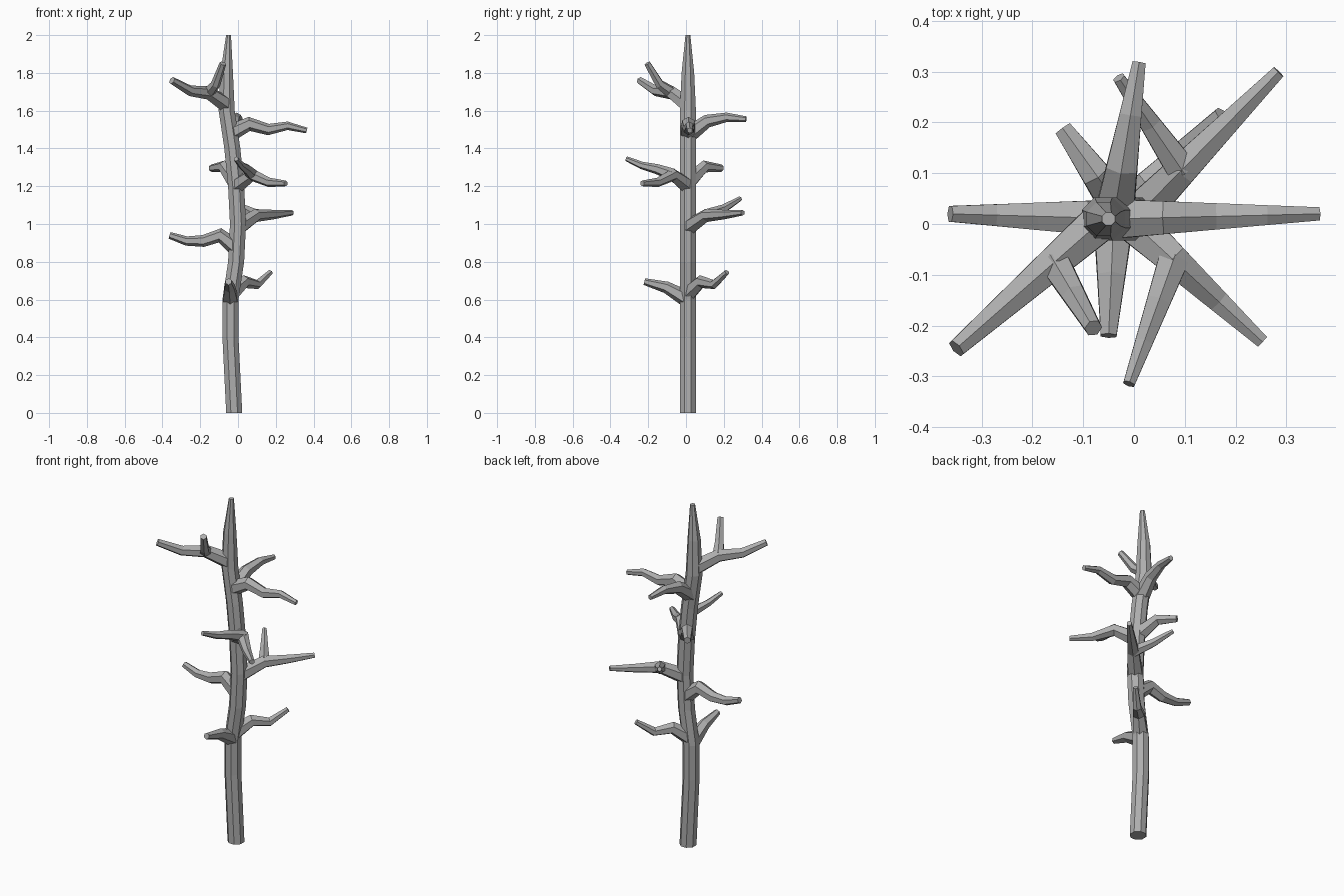
import bpy, bmesh, math
from mathutils import Vector

if "Cube" in bpy.data.objects:
    bpy.data.objects.remove(bpy.data.objects["Cube"], do_unlink=True)

UP = Vector((0, 0, 1))
BACK = Vector((0, 1, 0))

bark = bpy.data.materials.new("grey_bark")
bark.use_nodes = True
bark.diffuse_color = (0.42, 0.42, 0.42, 1)
bark.node_tree.nodes["Principled BSDF"].inputs["Base Color"].default_value = bark.diffuse_color


def add_ring(bm, centre, radius, axis, reference, sides):
    """Polygon of vertices around an axis."""
    across = axis.cross(reference).normalized()
    over = across.cross(axis)
    angles = [math.tau * (k + 0.5) / sides for k in range(sides)]
    return [bm.verts.new(centre + radius * (across * math.cos(a) + over * math.sin(a)))
            for a in angles]


def add_tube(name, points, radii, axes, reference, sides):
    """Faceted capped tube with one ring per point."""
    bm = bmesh.new()
    rings = [add_ring(bm, point, radius, axis, reference, sides)
             for point, radius, axis in zip(points, radii, axes)]
    for low, high in zip(rings, rings[1:]):
        for k in range(sides):
            n = (k + 1) % sides
            bm.faces.new((low[k], low[n], high[n], high[k]))
    bm.faces.new(rings[0])
    bm.faces.new(rings[-1])
    bmesh.ops.recalc_face_normals(bm, faces=bm.faces)
    mesh = bpy.data.meshes.new(name)
    bm.to_mesh(mesh)
    bm.free()
    mesh.materials.append(bark)
    bpy.context.collection.objects.link(bpy.data.objects.new(name, mesh))


def limb(name, root, tip, heights, thick, thin):
    """Limb running straight outward in plan, bending through evenly spaced heights."""
    last = len(heights)
    points = [root]
    radii = [thick]
    for i, height in enumerate(heights, start=1):
        share = i / last
        flat = root.xy.lerp(Vector(tip), share)
        points.append(Vector((flat.x, flat.y, height)))
        radii.append(thick + (thin - thick) * share)
    steps = [(b - a).normalized() for a, b in zip(points, points[1:])]
    middle = [(a + b).normalized() for a, b in zip(steps, steps[1:])]
    axes = [steps[0], *middle, steps[-1]]
    add_tube(name, points, radii, axes, UP, sides=6)
    return points


# Gently swaying trunk with a pointed top
sway = [-.02, -.03, -.04, -.04, -.01, 0, -.01, -.03, -.06, -.06, -.05]
spine = [Vector((x, .01, i / 5)) for i, x in enumerate(sway)]
girth = [min(.046, .014 + .11 * (2 - point.z)) for point in spine]
add_tube("trunk", spine, girth, [UP] * len(spine), BACK, sides=8)


def branch(name, root_height, tip, heights, thin=.015):
    """Limb growing from the trunk's centre."""
    below = int(root_height * 5)
    root = spine[below].lerp(spine[below + 1], root_height * 5 - below)
    return limb(name, root, tip, heights, thick=.045, thin=thin)


def fork(name, parent, tip, heights, thin=.013):
    """Limb growing from the first bend of a branch."""
    limb(name, parent[1], tip, heights, thick=.034, thin=thin)


# Top branch with its upright fork
parent = branch("top_branch", 1.63, (-.35, -.245), [1.695, 1.705, 1.76], thin=.02)
fork("top_fork", parent, (-.08, -.205), [1.74, 1.85], thin=.018)

# Upper branches
branch("upper_left_branch", 1.48, (.364, .02), [1.53, 1.5, 1.52, 1.495])
branch("upper_back_branch", 1.47, (.01, .318), [1.545, 1.565, 1.555])

# Middle branches, the front one forked
branch("middle_back_branch", 1.22, (-.14, .188), [1.305, 1.295], thin=.02)
parent = branch("middle_front_branch", 1.2, (.253, -.232), [1.26, 1.22, 1.215])
fork("middle_front_fork", parent, (-.01, -.315), [1.29, 1.31, 1.345])

# Lower branches, the back one forked
parent = branch("lower_back_branch", .98, (.285, .3), [1.045, 1.05, 1.06])
fork("lower_back_fork", parent, (-.03, .288), [1.08, 1.135])
branch("lower_right_branch", .87, (-.362, .02), [.94, .91, .91, .94], thin=.018)

# Lowest pair of branches
branch("lowest_back_branch", .63, (.172, .217), [.695, .68, .745])
branch("lowest_front_branch", .6, (-.05, -.22), [.665, .695], thin=.018)
